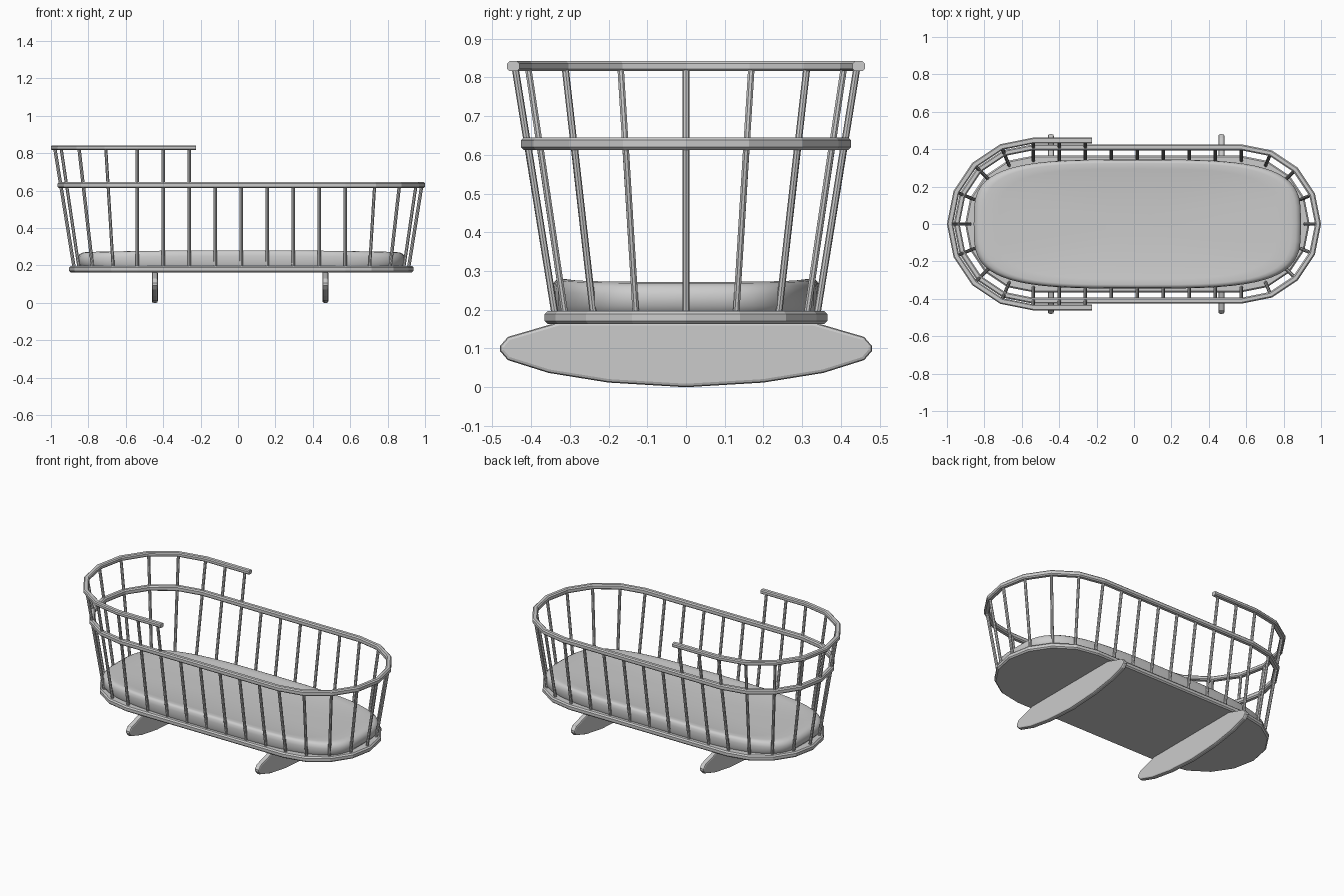
import bpy, bmesh
from math import sin, cos, pi
from mathutils import Vector

if "Cube" in bpy.data.objects:
    bpy.data.objects.remove(bpy.data.objects["Cube"])

MID, HALF = 0.018, 0.556      # centre and half length of the straight sides
HOOD_END = -0.225             # where the raised head rail stops

GREY = (0.6, 0.6, 0.6, 1)
grey = bpy.data.materials.new("light_grey")
grey.use_nodes = True
grey.diffuse_color = GREY
grey.node_tree.nodes["Principled BSDF"].inputs["Base Color"].default_value = GREY


def finish(name, bm):
    bmesh.ops.recalc_face_normals(bm, faces=bm.faces)
    mesh = bpy.data.meshes.new(name)
    bm.to_mesh(mesh)
    bm.free()
    mesh.materials.append(grey)
    ob = bpy.data.objects.new(name, mesh)
    bpy.context.collection.objects.link(ob)
    return ob


def arc(r, side):
    """Half circle of eight segments at one end (side +1 or -1)."""
    start = -pi / 2 if side > 0 else pi / 2
    return [(MID + side * HALF + r * cos(start + i * pi / 8), r * sin(start + i * pi / 8))
            for i in range(9)]


def oval(r):
    return arc(r, 1) + arc(r, -1)


def hood(r):
    return [(HOOD_END, r)] + arc(r, -1) + [(HOOD_END, -r)]


def loft(bm, rings, wrap_rings, closed):
    """Join rings of points with quads."""
    vs = [[bm.verts.new(p) for p in ring] for ring in rings]
    n = len(vs[0])
    for a in range(len(vs) if wrap_rings else len(vs) - 1):
        lo, hi = vs[a], vs[(a + 1) % len(vs)]
        for i in range(n if closed else n - 1):
            j = (i + 1) % n
            bm.faces.new((lo[i], lo[j], hi[j], hi[i]))
    return vs


def rail(name, path, r0, r1, z0, z1, c, closed):
    """Chamfered bar swept along an outline."""
    section = [(r0 + c, z0), (r1 - c, z0), (r1, z0 + c), (r1, z1 - c),
               (r1 - c, z1), (r0 + c, z1), (r0, z1 - c), (r0, z0 + c)]
    bm = bmesh.new()
    vs = loft(bm, [[(x, y, z) for x, y in path(r)] for r, z in section], True, closed)
    if not closed:
        bm.faces.new([ring[0] for ring in vs])
        bm.faces.new([ring[-1] for ring in vs])
    return finish(name, bm)


# Rails
rail("middle_rail", oval, 0.394, 0.426, 0.613, 0.645, 0.007, True)
rail("head_rail", hood, 0.430, 0.462, 0.816, 0.842, 0.006, False)

# Base board
bm = bmesh.new()
edge = [(0.357, 0.163), (0.365, 0.171), (0.365, 0.189), (0.357, 0.197)]
vs = loft(bm, [[(x, y, z) for x, y in oval(r)] for r, z in edge], False, True)
bm.faces.new(vs[0])
bm.faces.new(vs[-1])
finish("base_board", bm)


# Spindles lean outwards from the base to the rails
def spindle(bm, low, high, r=0.009):
    low, high = Vector(low), Vector(high)
    axis = high - low
    res = bmesh.ops.create_cone(bm, cap_ends=True, segments=8, radius1=r, radius2=r,
                                depth=axis.length)
    turn = axis.to_track_quat('Z', 'Y').to_matrix().to_4x4()
    turn.translation = (low + high) / 2
    bmesh.ops.transform(bm, matrix=turn, verts=res["verts"])


def spots(r):
    straight = [(MID + k * HALF / 4, s * r) for k in range(-3, 4) for s in (-1, 1)]
    return oval(r) + straight


LOW, MIDDLE, HIGH = (0.337, 0.18), (0.409, 0.63), (0.442, 0.83)
bm = bmesh.new()
for base, mid, top in zip(spots(LOW[0]), spots(MIDDLE[0]), spots(HIGH[0])):
    end = (*top, HIGH[1]) if base[0] < HOOD_END else (*mid, MIDDLE[1])
    spindle(bm, (*base, LOW[1]), end)
finish("spindles", bm)


# Mattress: rounded oblong with upright sides and a gently dished top
def oblong(scale, z, n=64):
    pts = []
    for i in range(n):
        c, s = cos(2 * pi * i / n), sin(2 * pi * i / n)
        x = 0.875 * scale * abs(c) ** 0.56 * (1 if c > 0 else -1)
        y = 0.345 * scale * abs(s) ** 0.56 * (1 if s > 0 else -1)
        sag = 0.01 * (x / 0.875) ** 2 if z > 0.24 else 0
        pts.append((x + MID, y, z - sag))
    return pts


layers = [(0.985, 0.195), (1.0, 0.21), (1.0, 0.25), (0.99, 0.269), (0.97, 0.278),
          (0.94, 0.281), (0.85, 0.277), (0.7, 0.271), (0.45, 0.265), (0.2, 0.262)]
bm = bmesh.new()
vs = loft(bm, [oblong(*layer) for layer in layers], False, True)
bm.faces.new(vs[0])
bm.faces.new(vs[-1])
mattress = finish("mattress", bm)
for poly in mattress.data.polygons:
    poly.use_smooth = poly.center.z > 0.196

# Rockers
half = [(0.2, 0.012), (0.355, 0.037), (0.46, 0.07), (0.48, 0.093), (0.48, 0.107),
        (0.46, 0.13), (0.33, 0.168)]
outline = [(0, 0)] + half + [(-y, z) for y, z in reversed(half)]
for name, x in (("head_rocker", -0.445), ("foot_rocker", 0.467)):
    bm = bmesh.new()
    vs = loft(bm, [[(x + dx, y, z) for y, z in outline] for dx in (-0.016, 0.016)], False, True)
    bm.faces.new(vs[0])
    bm.faces.new(vs[1])
    rocker = finish(name, bm)
    bevel = rocker.modifiers.new("soft_edges", 'BEVEL')
    bevel.width = 0.009
    bevel.segments = 2
    bevel.limit_method = 'ANGLE'
    bevel.angle_limit = 1.2
